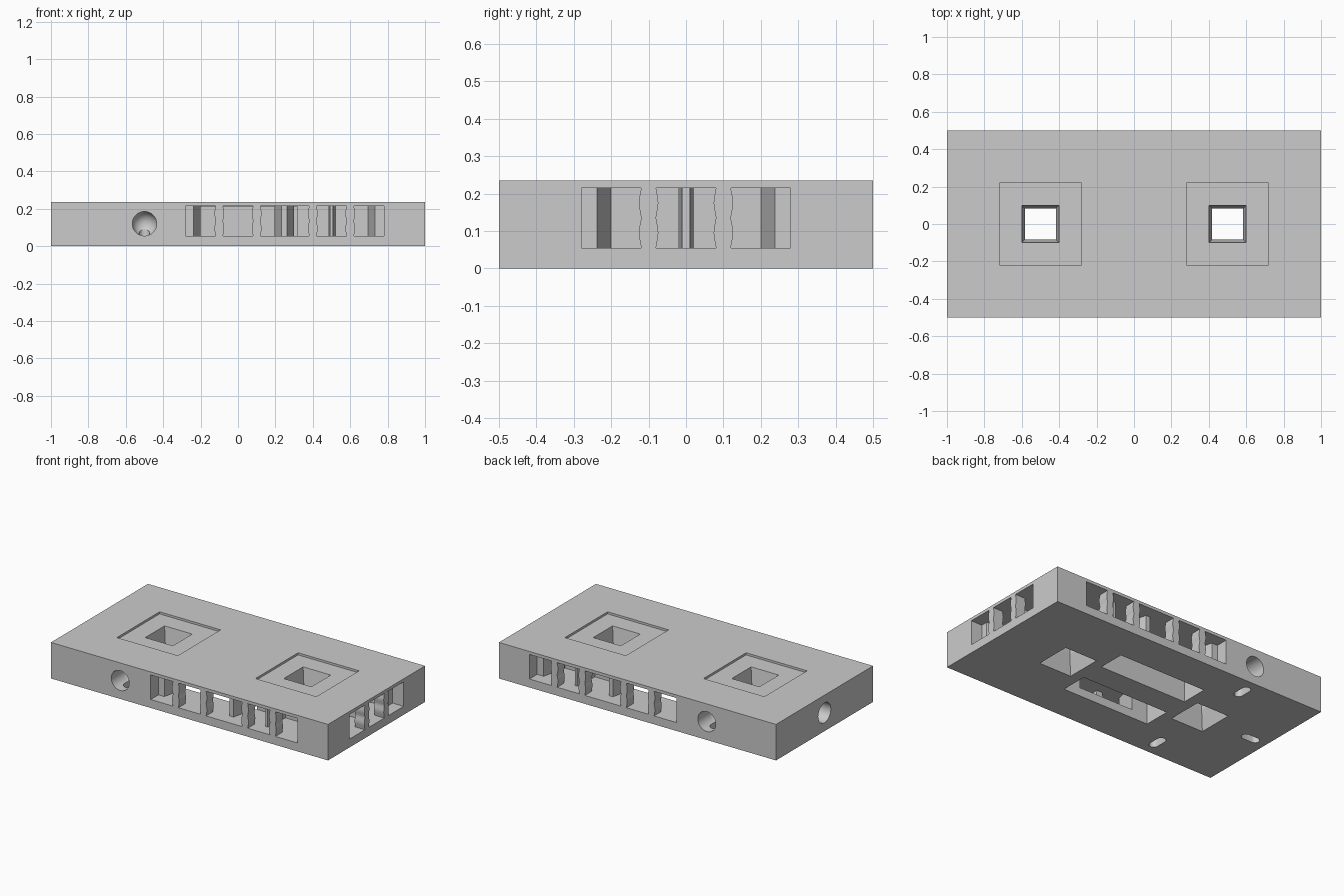
import bpy, bmesh, math
from mathutils import Matrix, Vector

if "Cube" in bpy.data.objects:
    bpy.data.objects.remove(bpy.data.objects["Cube"], do_unlink=True)

H = 0.235              # slab height
Z0, Z1 = 0.055, 0.215  # window sill and head

grey = bpy.data.materials.new("stone_grey")
grey.use_nodes = True
grey.diffuse_color = (0.6, 0.6, 0.6, 1)
grey.node_tree.nodes["Principled BSDF"].inputs["Base Color"].default_value = (0.6, 0.6, 0.6, 1)


def make(name, bm, matrix=Matrix()):
    bm.transform(matrix)
    bmesh.ops.recalc_face_normals(bm, faces=bm.faces)
    mesh = bpy.data.meshes.new(name)
    bm.to_mesh(mesh)
    bm.free()
    mesh.materials.append(grey)
    ob = bpy.data.objects.new(name, mesh)
    bpy.context.collection.objects.link(ob)
    return ob


def loft(name, low, high, matrix=Matrix()):
    """Solid between two matching loops of 3D points."""
    bm = bmesh.new()
    a = [bm.verts.new(p) for p in low]
    b = [bm.verts.new(p) for p in high]
    bm.faces.new(a)
    bm.faces.new(b)
    for i in range(len(a)):
        j = (i + 1) % len(a)
        bm.faces.new((a[i], a[j], b[j], b[i]))
    return make(name, bm, matrix)


def prism(name, pts, z0, z1, matrix=Matrix()):
    return loft(name, [(x, y, z0) for x, y in pts], [(x, y, z1) for x, y in pts], matrix)


def box(name, x0, x1, y0, y1, z0, z1, matrix=Matrix()):
    return prism(name, [(x0, y0), (x1, y0), (x1, y1), (x0, y1)], z0, z1, matrix)


def frustum(name, cx, r0, z0, r1, z1):
    def ring(r, z):
        return [(cx - r, -r, z), (cx + r, -r, z), (cx + r, r, z), (cx - r, r, z)]
    return loft(name, ring(r0, z0), ring(r1, z1))


slab = box("slab", -1, 1, -0.5, 0.5, 0, H)


def cut(cutter):
    mod = slab.modifiers.new("cut", 'BOOLEAN')
    mod.operation, mod.solver, mod.object = 'DIFFERENCE', 'EXACT', cutter
    bpy.context.view_layer.objects.active = slab
    bpy.ops.object.modifier_apply(modifier=mod.name)
    bpy.data.objects.remove(cutter, do_unlink=True)


# Shallow square panels with hourglass drain holes
for cx in (-0.5, 0.5):
    cut(box("panel_cutter", cx - 0.22, cx + 0.22, -0.22, 0.22, H - 0.014, H + 0.1))
    cut(frustum("upper_hole_cutter", cx, 0.08, 0.1, 0.102, H))
    cut(frustum("lower_hole_cutter", cx, 0.12, -0.01, 0.082, 0.12))

# Long slots in the underside
for y0, y1 in ((-0.257, -0.08), (0.08, 0.257)):
    cut(box("slot_cutter", -0.315, 0.315, y0, y1, -0.1, 0.212))

# Each side frame: u runs along the wall, v runs inward from the wall face
FRONT = Matrix.Translation((0, -0.5, 0))
BACK = Matrix.Scale(-1, 4, Vector((0, 1, 0))) @ FRONT
RIGHT = Matrix.Translation((1, 0, 0)) @ Matrix.Rotation(math.pi / 2, 4, 'Z')
LEFT = Matrix.Translation((-1, 0, 0)) @ Matrix.Rotation(-math.pi / 2, 4, 'Z')


def post(name, u, matrix):
    """Pillar with two soft swellings on each side."""
    n = 16
    zs = [Z0 + (Z1 - Z0) * i / n for i in range(n + 1)]
    ws = [0.02 + 0.006 * abs(math.sin(2 * math.pi * i / n)) ** 1.5 for i in range(n + 1)]
    loop = [(u + w, z) for w, z in zip(ws, zs)] + [(u - w, z) for w, z in zip(ws[::-1], zs[::-1])]
    loft(name, [(x, 0, z) for x, z in loop], [(x, 0.07, z) for x, z in loop], matrix)


def arcade(side, matrix, u0, u1, posts, niches):
    cut(box("arcade_cutter", u0, u1, -0.1, 0.08, Z0, Z1, matrix))
    for a, b, in_a, in_b in niches:
        cut(prism("niche_cutter", [(a, 0.07), (b, 0.07), (in_b, 0.247), (in_a, 0.247)], Z0, Z1, matrix))
    for i, u in enumerate(posts):
        post(f"{side}_post_{i + 1}", u, matrix)


# Arcades on the front, the back and the right end
long_niches = [(-0.24, 0.235, -0.2, 0.195), (0.26, 0.492, 0.3, 0.48), (0.508, 0.735, 0.52, 0.695)]
for side, m in (("front", FRONT), ("back", BACK)):
    arcade(side, m, -0.28, 0.78, (-0.1, 0.1, 0.4, 0.6), long_niches)
arcade("right", RIGHT, -0.28, 0.28, (-0.1, 0.1),
       [(-0.24, -0.01, -0.2, -0.022), (0.01, 0.24, 0.022, 0.2)])


def round_socket(m, u):
    """Round-ended bore with a slim capsule opening below."""
    bm = bmesh.new()
    n, r = 32, 0.065
    rings = [(r, -0.05), (r, 0.12)] + [
        (r * math.cos(t * math.pi / 16), 0.12 + r * math.sin(t * math.pi / 16)) for t in range(1, 8)]
    loops = [[bm.verts.new((u + q * math.cos(2 * math.pi * k / n), v,
                            0.12 + q * math.sin(2 * math.pi * k / n))) for k in range(n)]
             for q, v in rings]
    for a, b in zip(loops, loops[1:]):
        for k in range(n):
            bm.faces.new((a[k], a[(k + 1) % n], b[(k + 1) % n], b[k]))
    bm.faces.new(loops[0])
    bm.faces.new(loops[-1])
    cut(make("bore_cutter", bm, m))
    arc = [math.pi * i / 8 for i in range(9)]
    pts = [(u + 0.028 * math.cos(t), 0.15 + 0.028 * math.sin(t)) for t in arc]
    pts += [(u - 0.028 * math.cos(t), 0.082 - 0.028 * math.sin(t)) for t in arc]
    cut(prism("capsule_cutter", pts, -0.05, 0.1, m))


for m, u in ((FRONT, -0.5), (BACK, -0.5), (LEFT, 0)):
    round_socket(m, u)

# Soft shading in the bores and on the posts, crisp edges elsewhere
bpy.ops.object.select_all(action='DESELECT')
for ob in bpy.context.collection.objects:
    if ob.type == 'MESH' and (ob == slab or "_post_" in ob.name):
        ob.select_set(True)
bpy.context.view_layer.objects.active = slab
bpy.ops.object.shade_smooth_by_angle(angle=math.radians(25))
